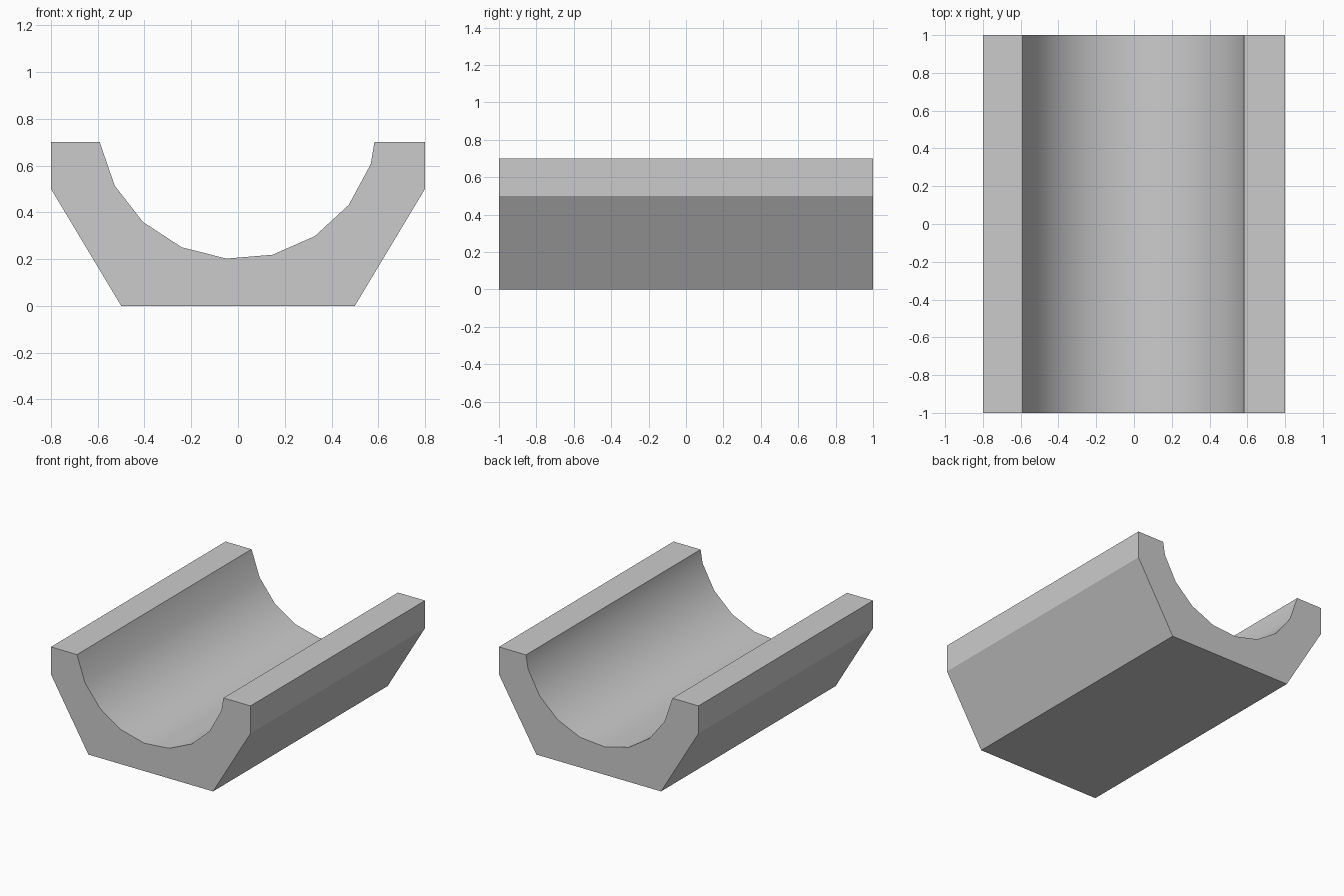
import bpy, bmesh, math

cube = bpy.data.objects.get("Cube")
if cube:
    bpy.data.objects.remove(cube, do_unlink=True)

SIDES, RADIUS, AXIS_Z, TOP = 19, 0.6, 0.8, 0.7


def groove_points():
    """Lower arc of a polygonal cylinder, clipped at the top of the block."""
    arc = []
    for k in range(SIDES // 2 + 2):
        a = -math.tau * k / SIDES
        arc.append((RADIUS * math.cos(a), AXIS_Z + RADIUS * math.sin(a)))
    points = []
    for (x0, z0), (x1, z1) in zip(arc, arc[1:]):
        if (z0 > TOP) != (z1 > TOP):
            points.append((x0 + (x1 - x0) * (TOP - z0) / (z1 - z0), TOP))
        if z1 <= TOP:
            points.append((x1, z1))
    return points


# Cross-section: tapered base, upright sides, round groove
outline = [(-0.8, TOP), (-0.8, 0.5), (-0.5, 0), (0.5, 0), (0.8, 0.5), (0.8, TOP)]
profile = outline + groove_points()

# Extrude the cross-section along y
bm = bmesh.new()
end = bm.faces.new([bm.verts.new((x, -1, z)) for x, z in profile])
result = bmesh.ops.extrude_face_region(bm, geom=[end], use_keep_orig=True)
moved = [v for v in result["geom"] if isinstance(v, bmesh.types.BMVert)]
bmesh.ops.translate(bm, verts=moved, vec=(0, 2, 0))
bmesh.ops.recalc_face_normals(bm, faces=bm.faces)
mesh = bpy.data.meshes.new("grooved_trough")
bm.to_mesh(mesh)
bm.free()

trough = bpy.data.objects.new("grooved_trough", mesh)
bpy.context.collection.objects.link(trough)

# Plain grey
grey = bpy.data.materials.new("plain_grey")
grey.use_nodes = True
colour = (0.6, 0.6, 0.6, 1)
grey.diffuse_color = colour
grey.node_tree.nodes["Principled BSDF"].inputs["Base Color"].default_value = colour
mesh.materials.append(grey)

# Smooth groove, crisp outer edges
bpy.context.view_layer.objects.active = trough
trough.select_set(True)
bpy.ops.object.shade_smooth_by_angle(angle=math.radians(30))
